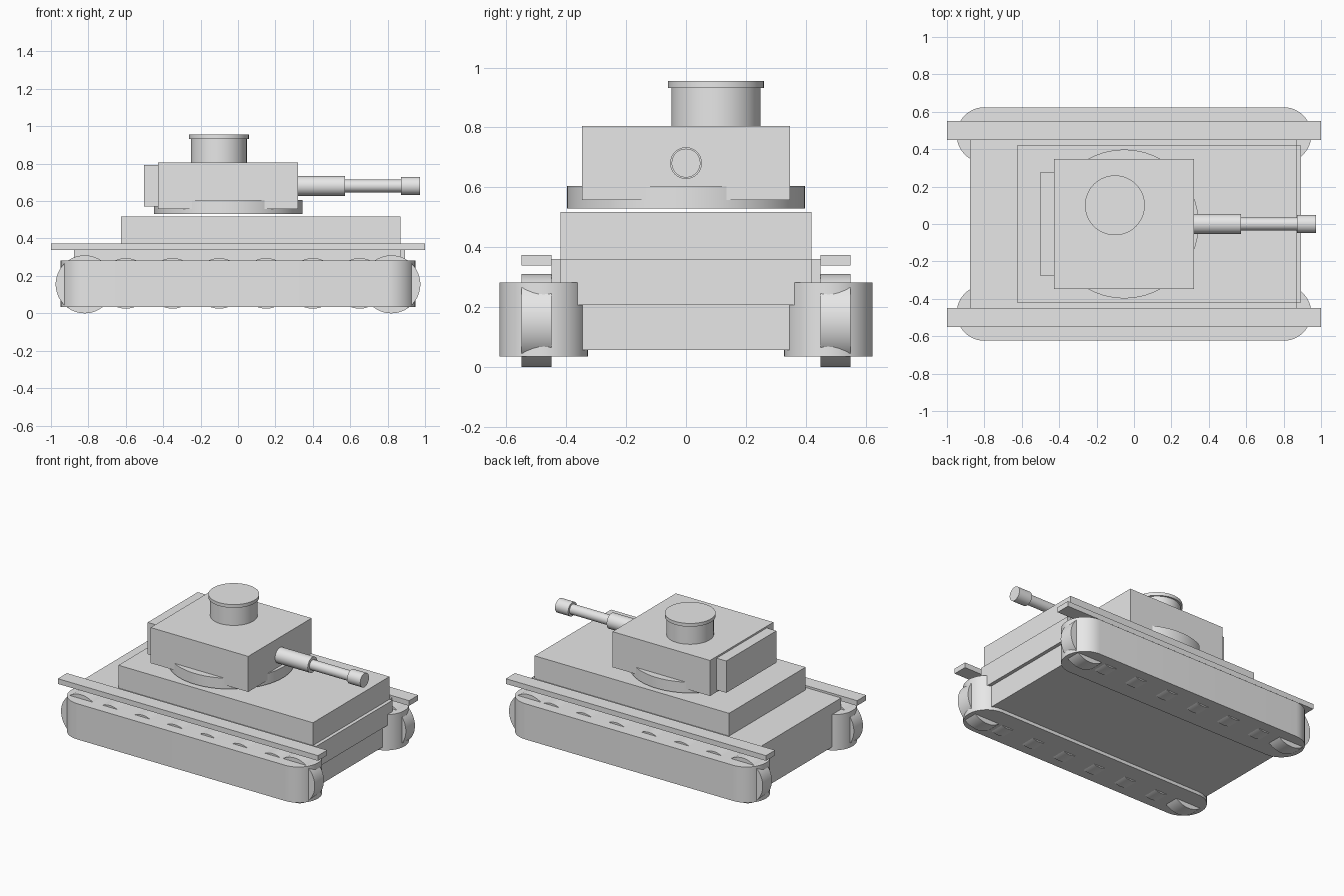
import bpy, bmesh
from math import pi, sin, cos, radians

cube = bpy.data.objects.get("Cube")
if cube:
    bpy.data.objects.remove(cube, do_unlink=True)

# Single plain grey
grey = bpy.data.materials.new("plain_grey")
grey.use_nodes = True
colour = (0.8, 0.8, 0.8, 1)
grey.diffuse_color = colour
grey.node_tree.nodes["Principled BSDF"].inputs["Base Color"].default_value = colour


def finish(obj, name):
    obj.name = name
    obj.data.materials.append(grey)
    return obj


def box(name, x, y, z):
    """Box from (low, high) ranges on each axis."""
    bpy.ops.mesh.primitive_cube_add(size=1)
    obj = bpy.context.object
    spans = (x, y, z)
    for v in obj.data.vertices:
        v.co = [(lo + hi) / 2 + c * (hi - lo) for c, (lo, hi) in zip(v.co, spans)]
    return finish(obj, name)


def cylinder(name, radius, start, end, axis):
    """Cylinder between two points along an axis."""
    rot = {"x": (0, pi / 2, 0), "y": (pi / 2, 0, 0), "z": (0, 0, 0)}[axis]
    centre = [(a + b) / 2 for a, b in zip(start, end)]
    depth = sum(abs(b - a) for a, b in zip(start, end))
    bpy.ops.mesh.primitive_cylinder_add(vertices=64, radius=radius, depth=depth,
                                        location=centre, rotation=rot)
    bpy.ops.object.shade_smooth_by_angle(angle=radians(30))
    return finish(bpy.context.object, name)


def capsule_prism(name, y, half, radius, low, high, steps=24):
    """Upright prism whose plan is a bar with round ends."""
    bm = bmesh.new()
    ring = []
    for side in (1, -1):
        for i in range(steps + 1):
            a = -pi / 2 + pi * i / steps
            ring.append(bm.verts.new((side * (half + radius * cos(a)),
                                      y + side * radius * sin(a), low)))
    face = bm.faces.new(ring)
    new = bmesh.ops.extrude_face_region(bm, geom=[face])["geom"]
    top = [g for g in new if isinstance(g, bmesh.types.BMVert)]
    bmesh.ops.translate(bm, verts=top, vec=(0, 0, high - low))
    bmesh.ops.recalc_face_normals(bm, faces=bm.faces)
    mesh = bpy.data.meshes.new(name)
    bm.to_mesh(mesh)
    bm.free()
    obj = bpy.data.objects.new(name, mesh)
    bpy.context.collection.objects.link(obj)
    bpy.ops.object.select_all(action="DESELECT")
    obj.select_set(True)
    bpy.context.view_layer.objects.active = obj
    bpy.ops.object.shade_smooth_by_angle(angle=radians(30))
    return finish(obj, name)


# Hull
box("hull", (-0.877, 0.87), (-0.45, 0.45), (0.057, 0.36))
box("front_plate", (0.8, 0.894), (-0.42, 0.42), (0.207, 0.36))
box("superstructure", (-0.625, 0.87), (-0.42, 0.42), (0.355, 0.518))

# Running gear on both sides
for side, s in (("left", 1), ("right", -1)):
    capsule_prism(side + "_track", s * 0.476, 0.8, 0.148, 0.034, 0.282)
    box(side + "_fender", (-1, 1), sorted((s * 0.45, s * 0.55)), (0.338, 0.374))
    for x in (-0.82, 0.82):
        cylinder(side + "_end_wheel", 0.155, (x, s * 0.45, 0.155), (x, s * 0.55, 0.155), "y")
    for i in range(6):
        x = -0.6 + 0.25 * i
        cylinder(side + "_road_wheel", 0.135, (x, s * 0.45, 0.16), (x, s * 0.55, 0.16), "y")

# Turret
cylinder("turret_ring", 0.398, (-0.052, 0, 0.53), (-0.052, 0, 0.605), "z")
box("turret", (-0.428, 0.322), (-0.348, 0.348), (0.558, 0.805))
box("rear_stowage_box", (-0.502, -0.428), (-0.275, 0.275), (0.572, 0.793))
cylinder("cupola", 0.149, (-0.102, 0.1, 0.8), (-0.102, 0.1, 0.935), "z")
cylinder("cupola_hatch", 0.16, (-0.102, 0.1, 0.932), (-0.102, 0.1, 0.955), "z")

# Gun
for name, radius, x0, x1 in (("gun_sleeve", 0.053, 0.31, 0.573),
                             ("gun_barrel", 0.034, 0.56, 0.88),
                             ("gun_muzzle", 0.048, 0.872, 0.973)):
    cylinder(name, radius, (x0, 0, 0.681), (x1, 0, 0.681), "x")
